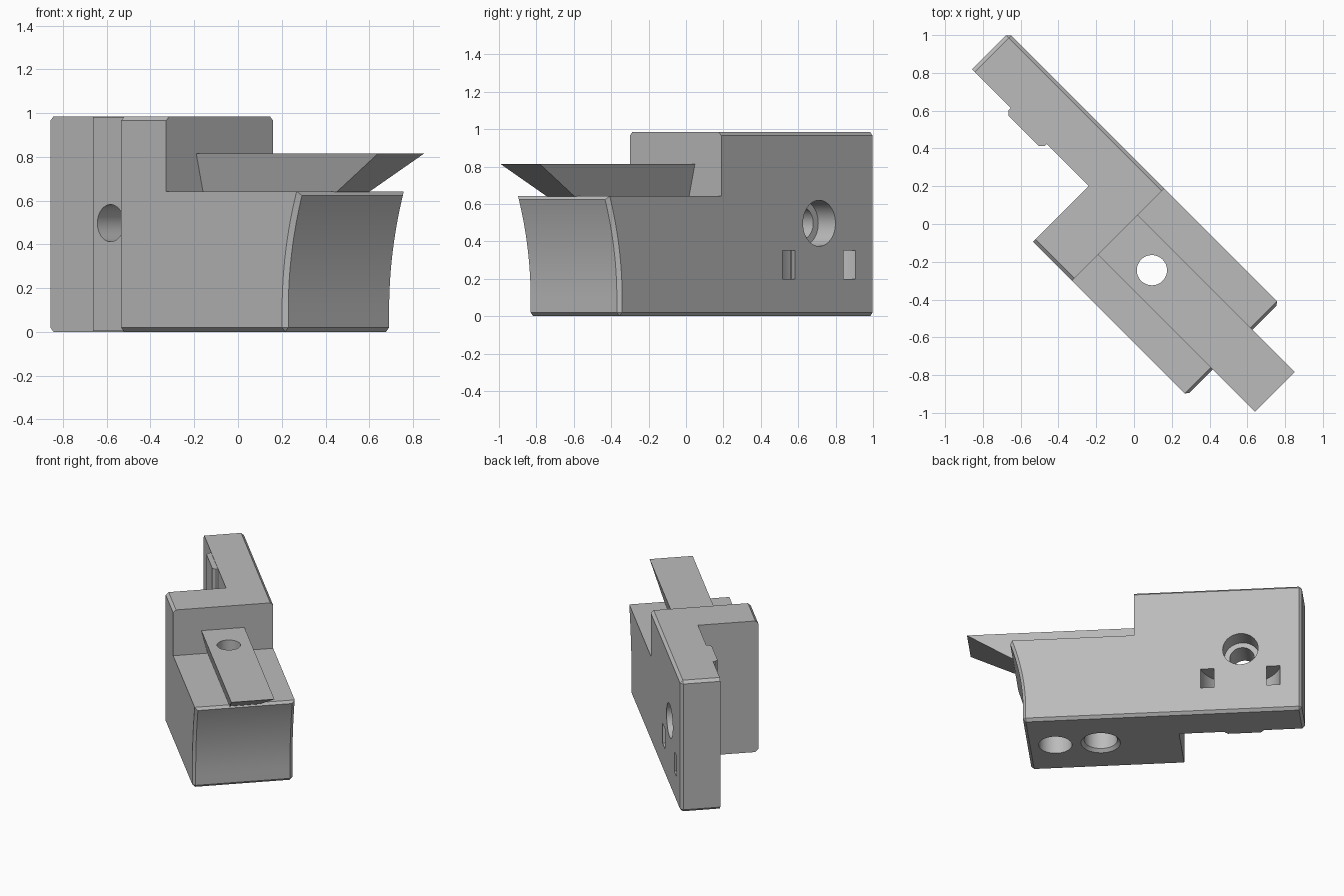
import bpy, bmesh
from math import sin, cos, pi, radians
from mathutils import Matrix, Vector

old = bpy.data.objects.get("Cube")
if old:
    bpy.data.objects.remove(old, do_unlink=True)

GREY = (0.5, 0.5, 0.5, 1)
steel = bpy.data.materials.new("steel_grey")
steel.use_nodes = True
steel.diffuse_color = GREY
steel.node_tree.nodes["Principled BSDF"].inputs["Base Color"].default_value = GREY

# Parts are built square to the axes, then turned on the vertical axis
U_MIN, V_MIN, V_MAX = -1.185, -0.445, 0.247
TOP, DECK, STEP = 0.985, 0.642, -0.02
NOTCH_U, NOTCH_V = -0.311, -0.028
HOLE_U, HOLE_V = 0.24, -0.106
CROSS_U, CROSS_Z = -0.76, 0.497


def make(name, bm):
    bmesh.ops.recalc_face_normals(bm, faces=bm.faces[:])
    mesh = bpy.data.meshes.new(name)
    bm.to_mesh(mesh)
    bm.free()
    mesh.materials.append(steel)
    obj = bpy.data.objects.new(name, mesh)
    bpy.context.collection.objects.link(obj)
    return obj


def prism(name, points, lo, hi, along_v=False):
    """Extrude a closed outline along z, or along the width axis."""
    bm = bmesh.new()
    put = (lambda a, b, t: (a, t, b)) if along_v else (lambda a, b, t: (a, b, t))
    rings = [[bm.verts.new(put(a, b, t)) for a, b in points] for t in (lo, hi)]
    bm.faces.new(rings[0])
    bm.faces.new(rings[1][::-1])
    n = len(points)
    for i in range(n):
        j = (i + 1) % n
        bm.faces.new((rings[0][i], rings[0][j], rings[1][j], rings[1][i]))
    return make(name, bm)


def rod(name, start, end, r1, r2=None):
    """Round cutter between two points, tapered if r2 is given."""
    start, end = Vector(start), Vector(end)
    axis = end - start
    turn = axis.to_track_quat('Z', 'Y').to_matrix().to_4x4()
    bm = bmesh.new()
    bmesh.ops.create_cone(bm, cap_ends=True, segments=48, radius1=r1,
                          radius2=r1 if r2 is None else r2, depth=axis.length,
                          matrix=Matrix.Translation((start + end) / 2) @ turn)
    return make(name, bm)


def combine(target, tool, operation='DIFFERENCE'):
    bpy.context.view_layer.objects.active = target
    mod = target.modifiers.new("combine", 'BOOLEAN')
    mod.operation, mod.object, mod.solver = operation, tool, 'EXACT'
    bpy.ops.object.modifier_apply(modifier=mod.name)
    bpy.data.objects.remove(tool, do_unlink=True)


# Holder body: side profile with hollowed front face
front = [(0.75, 0)]
for i in range(13):
    t = i / 12
    front.append((0.75 + 0.095 * t * t, 0.1 + (DECK - 0.1) * t))
profile = [(U_MIN, 0)] + front + [(STEP, DECK), (STEP, TOP), (U_MIN, TOP)]
body = prism("holder_body", profile, V_MIN, V_MAX, True)

# Notch that leaves the thin shank
combine(body, prism("notch_cutter", [(-2, -1), (NOTCH_U, -1),
                                     (NOTCH_U, NOTCH_V), (-2, NOTCH_V)], -1, 2))

# Chamfer the outer edges, found by the pair of sides they join
def sides(v):
    u, w, z = v.co
    e = 0.002
    tests = {"end": u < U_MIN + e, "front": u > 0.75 - e, "left": w > V_MAX - e,
             "right": w < V_MIN + e, "top": z > TOP - e, "base": z < e,
             "deck": abs(z - DECK) < e}
    return {k for k, hit in tests.items() if hit}


PAIRS = [{"left", "top"}, {"left", "base"}, {"right", "top"}, {"right", "base"},
         {"end", "top"}, {"end", "base"}, {"end", "left"}, {"front", "left"},
         {"front", "right"}, {"front", "base"}, {"front", "deck"}]
bm = bmesh.new()
bm.from_mesh(body.data)
edges = [e for e in bm.edges
         if any(p <= (sides(e.verts[0]) & sides(e.verts[1])) for p in PAIRS)]
bmesh.ops.bevel(bm, geom=edges, offset=0.02, segments=1, affect='EDGES',
                clamp_overlap=True)
bm.to_mesh(body.data)
bm.free()

# Raised pad on the shank
pad = [(-0.895, 0.02), (-0.895, -0.043), (-0.875, -0.064), (-0.648, -0.064),
       (-0.627, -0.043), (-0.627, 0.02)]
combine(body, prism("shank_pad", pad, 0.004, TOP - 0.004), 'UNION')

# Counterbored cross hole
combine(body, rod("cross_cutter", (CROSS_U, -0.2, CROSS_Z), (CROSS_U, 0.4, CROSS_Z), 0.085))
combine(body, rod("bore_cutter", (CROSS_U, V_MAX - 0.13, CROSS_Z),
                  (CROSS_U, 0.4, CROSS_Z), 0.123))

# Curved tie slot running between two windows
def arc(r):
    return [(CROSS_U + r * cos(pi + pi * i / 24), 0.3 + r * sin(pi + pi * i / 24))
            for i in range(25)]


combine(body, prism("tie_slot_cutter", arc(0.282) + arc(0.19)[::-1], 0.2, 0.35))

# Holes in the underside
combine(body, rod("screw_cutter", (HOLE_U, HOLE_V, -0.1), (HOLE_U, HOLE_V, 1), 0.08))
combine(body, rod("screw_head_cutter", (HOLE_U, HOLE_V, -0.1), (HOLE_U, HOLE_V, 0.35), 0.115))
combine(body, rod("countersink_cutter", (HOLE_U, HOLE_V, -0.01),
                  (HOLE_U, HOLE_V, 0.022), 0.147, 0.115))
combine(body, rod("blind_cutter", (0.555, HOLE_V, -0.1), (0.555, HOLE_V, 0.4), 0.115))

# Cutting insert: tapered bar with raked tip
bm = bmesh.new()
rings = []
for z, tip, lo, hi in ((DECK - 0.002, 0.845, -0.206, 0.003), (0.815, 1.155, -0.25, 0.048)):
    rings.append([bm.verts.new((u, v, z))
                  for u, v in ((STEP, lo), (tip, lo), (tip, hi), (STEP, hi))])
bm.faces.new(rings[0][::-1])
bm.faces.new(rings[1])
for i in range(4):
    j = (i + 1) % 4
    bm.faces.new((rings[0][i], rings[0][j], rings[1][j], rings[1][i]))
insert = make("cutting_insert", bm)
combine(insert, rod("insert_cutter", (HOLE_U, HOLE_V, 0.5), (HOLE_U, HOLE_V, 1), 0.08))

# Final turn and shading
for obj in (body, insert):
    obj.rotation_euler.z = radians(-45)
    bpy.ops.object.select_all(action='DESELECT')
    obj.select_set(True)
    bpy.context.view_layer.objects.active = obj
    bpy.ops.object.shade_smooth_by_angle(angle=radians(25))
